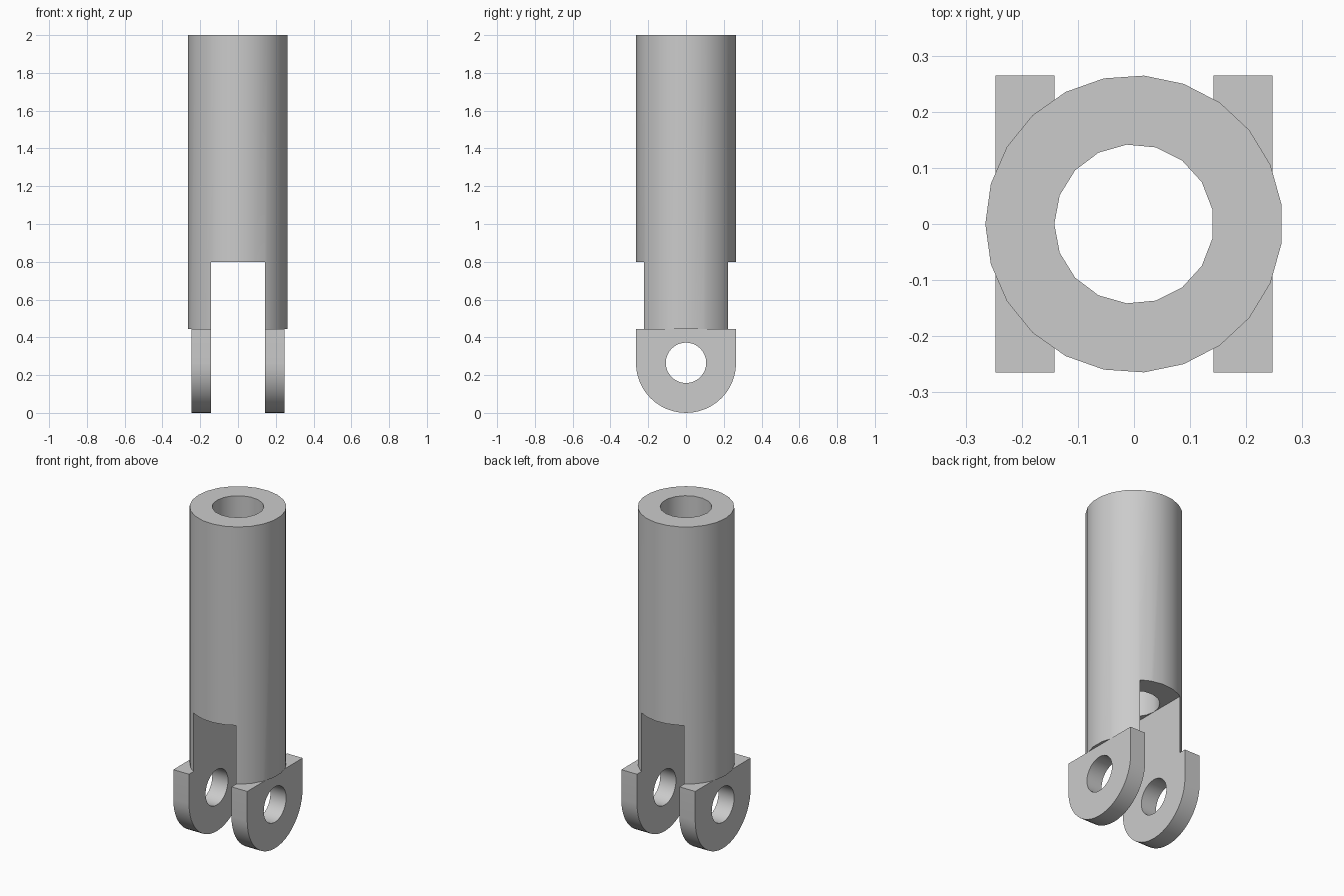
import bpy, bmesh, math
from mathutils import Vector

cube = bpy.data.objects.get("Cube")
if cube:
    bpy.data.objects.remove(cube, do_unlink=True)

RADIUS, BORE, EAR_TOP, SLOT_TOP, EAR_X = 0.265, 0.142, 0.445, 0.8, 0.247

grey = bpy.data.materials.new("plain grey")
grey.use_nodes = True
grey.diffuse_color = (0.6, 0.6, 0.6, 1)
grey.node_tree.nodes["Principled BSDF"].inputs["Base Color"].default_value = (0.6, 0.6, 0.6, 1)


def prism(name, points, direction):
    """Extrude a closed outline along a direction."""
    bm = bmesh.new()
    face = bm.faces.new([bm.verts.new(p) for p in points])
    result = bmesh.ops.extrude_face_region(bm, geom=[face])
    moved = [v for v in result["geom"] if isinstance(v, bmesh.types.BMVert)]
    bmesh.ops.translate(bm, verts=moved, vec=Vector(direction))
    bmesh.ops.recalc_face_normals(bm, faces=bm.faces)
    mesh = bpy.data.meshes.new(name)
    bm.to_mesh(mesh)
    bm.free()
    obj = bpy.data.objects.new(name, mesh)
    bpy.context.collection.objects.link(obj)
    mesh.materials.append(grey)
    return obj


def circle(radius, sides, turn=2 * math.pi, start=math.pi, steps=None):
    """Points around a circle or an arc, as pairs."""
    return [(radius * math.cos(start + turn * i / sides),
             radius * math.sin(start + turn * i / sides))
            for i in range(steps or sides)]


def combine(target, tool, operation):
    """Apply a boolean and remove its tool."""
    mod = target.modifiers.new("combine", 'BOOLEAN')
    mod.operation, mod.solver, mod.object = operation, 'EXACT', tool
    bpy.context.view_layer.objects.active = target
    bpy.ops.object.modifier_apply(modifier=mod.name)
    bpy.data.objects.remove(tool, do_unlink=True)


# Round shaft
shaft = prism("forked_tube", [(x, y, EAR_TOP) for x, y in circle(RADIUS, 23)],
              (0, 0, 2 - EAR_TOP))

# Round-ended block that becomes the two ears
outline = circle(RADIUS, 24, turn=math.pi, steps=25)
outline += [(RADIUS, EAR_TOP - RADIUS), (-RADIUS, EAR_TOP - RADIUS)]
ears = prism("ears", [(-EAR_X, y, z + RADIUS) for y, z in outline], (2 * EAR_X, 0, 0))
combine(shaft, ears, 'UNION')

# Bore down the tube
bore = prism("bore", [(x, y, 0.6) for x, y in circle(BORE, 17)], (0, 0, 2))
combine(shaft, bore, 'DIFFERENCE')

# Slot between the ears
slot = prism("slot", [(-BORE, -1, -1), (BORE, -1, -1), (BORE, -1, SLOT_TOP),
                      (-BORE, -1, SLOT_TOP)], (0, 2, 0))
combine(shaft, slot, 'DIFFERENCE')

# Pin hole through both ears
pin = prism("pin_hole", [(-1, y, z + RADIUS) for y, z in circle(0.107, 32)], (2, 0, 0))
combine(shaft, pin, 'DIFFERENCE')

# Smooth round walls, sharp corners
bpy.ops.object.select_all(action='DESELECT')
shaft.select_set(True)
bpy.context.view_layer.objects.active = shaft
bpy.ops.object.shade_smooth_by_angle(angle=math.radians(30))
